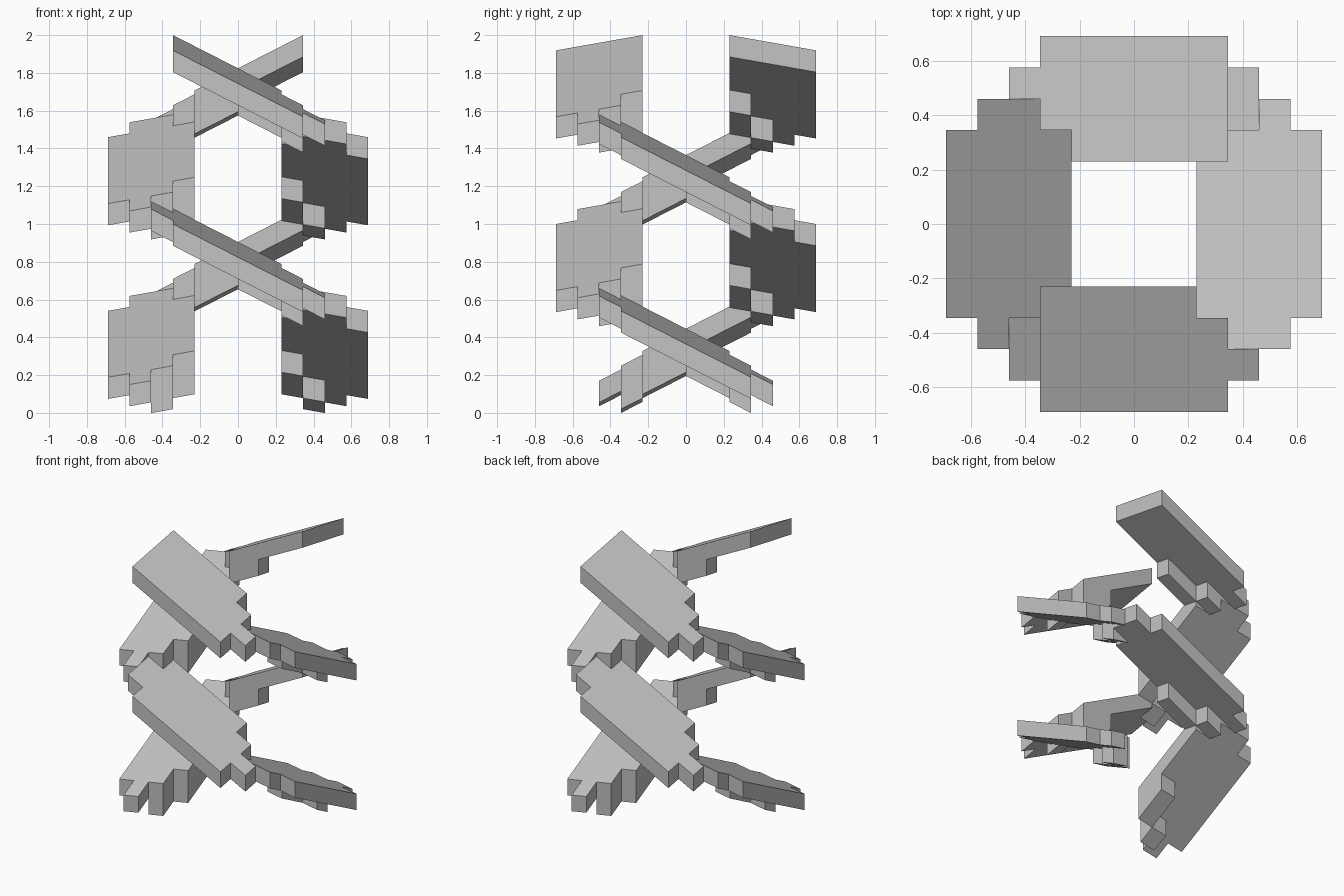
import bpy, bmesh, math
from mathutils import Matrix

if "Cube" in bpy.data.objects:
    bpy.data.objects.remove(bpy.data.objects["Cube"])

U = 0.1149            # grid module
DROP = 4 * U          # height lost per quarter turn
RUN_SLOPE = 0.51      # fall along the ramp
SIDE_SLOPE = 0.176    # fall towards the outer edge

stone = bpy.data.materials.new("plain grey")
stone.diffuse_color = (0.55, 0.55, 0.55, 1)
stone.use_nodes = True
stone.node_tree.nodes["Principled BSDF"].inputs["Base Color"].default_value = stone.diffuse_color

# Plan outlines in modules: (distance along ramp, distance from centre)
LOWER_END = [(3, 6), (3, 5), (4, 5), (4, 4), (3, 4), (3, 3), (2, 3), (2, 2)]
STEPPED_TOP = [(-3, 2), (-3, 3), (-4, 3), (-4, 5), (-3, 5), (-3, 6)]
FLAT_TOP = [(-3, 2), (-3, 6)]
INNER_BLOCK = [(0, 2), (0, 3), (2, 3), (2, 2)]
END_BLOCK = [(2, 3), (2, 4), (3, 4), (3, 3)]


def add_slab(bm, outline, z_top):
    """One-module-thick slab, sheared to follow both slopes."""
    def point(s, r, z):
        fall = RUN_SLOPE * (s + 3) + SIDE_SLOPE * (r - 2)
        return bm.verts.new((s * U, -r * U, z - fall * U))
    top = [point(s, r, z_top) for s, r in outline]
    low = [point(s, r, z_top - U) for s, r in outline]
    bm.faces.new(top)
    bm.faces.new(low[::-1])
    n = len(top)
    for i in range(n):
        j = (i + 1) % n
        bm.faces.new((top[i], low[i], low[j], top[j]))


def ramp(name, level, angle):
    bm = bmesh.new()
    z = 2.0 - level * DROP
    # ramp plate, then the two blocks under its lower end
    add_slab(bm, (STEPPED_TOP if level else FLAT_TOP) + LOWER_END, z)
    add_slab(bm, INNER_BLOCK, z - U)
    add_slab(bm, END_BLOCK, z - U)
    bmesh.ops.recalc_face_normals(bm, faces=bm.faces)
    bm.transform(Matrix.Rotation(angle, 4, 'Z'))
    mesh = bpy.data.meshes.new(name)
    bm.to_mesh(mesh)
    bm.free()
    mesh.materials.append(stone)
    bpy.context.collection.objects.link(bpy.data.objects.new(name, mesh))


# Double spiral: two opposite ramps on each level
SIDES = ["front", "right", "back", "left"]
for level in range(4):
    for half in (0, 2):
        quarter = (level + half) % 4
        tier = "upper" if level < 2 else "lower"
        ramp(f"{tier}_{SIDES[quarter]}_ramp", level, quarter * math.pi / 2)
